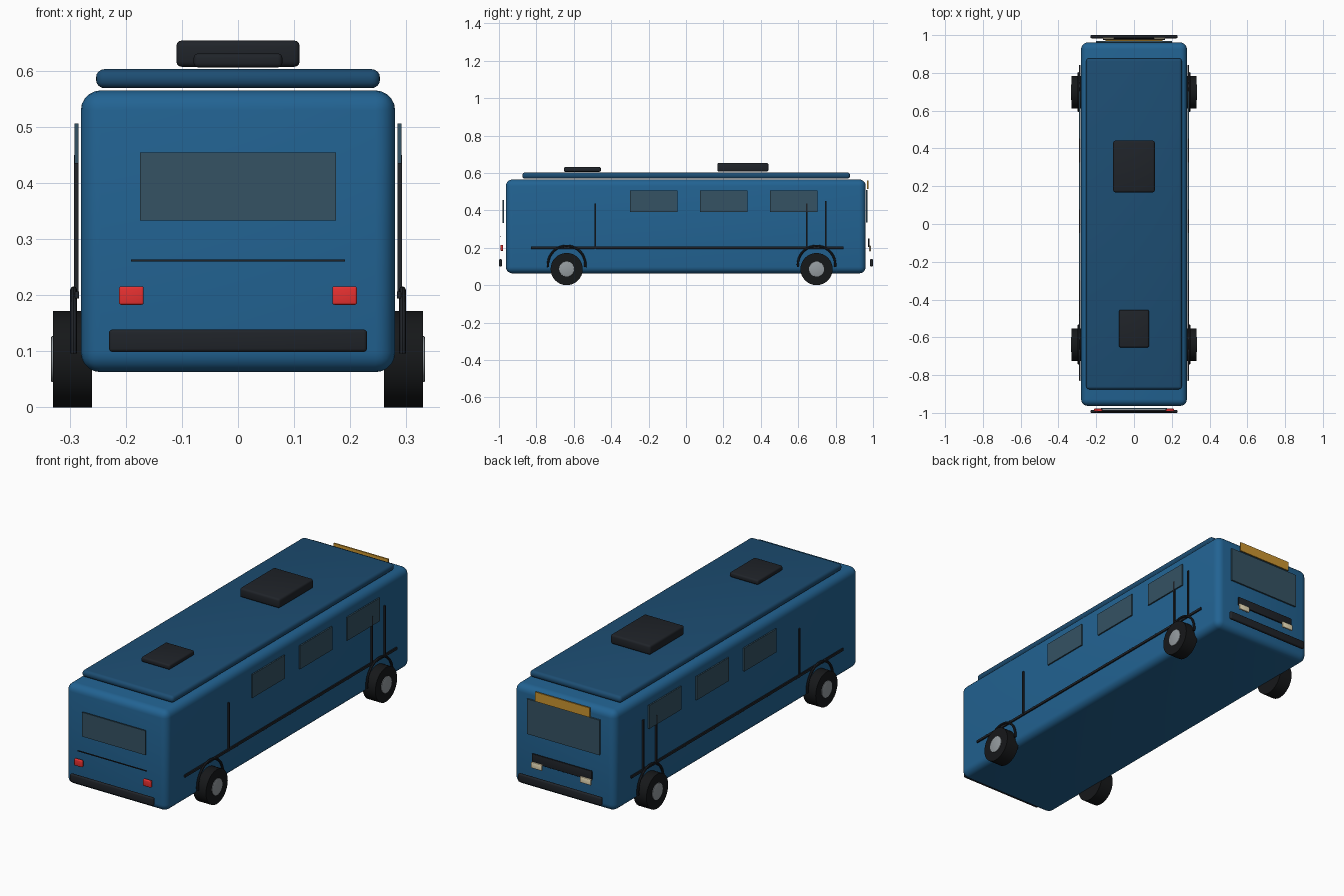
import bpy, math
from mathutils import Matrix

if "Cube" in bpy.data.objects:
    bpy.data.objects.remove(bpy.data.objects["Cube"])


def material(name, r, g, b, a=1.0):
    m = bpy.data.materials.new(name)
    m.diffuse_color = (r, g, b, a)
    m.use_nodes = True
    m.node_tree.nodes["Principled BSDF"].inputs["Base Color"].default_value = m.diffuse_color
    return m


BLUE = material("body_blue", 0.016, 0.125, 0.29)
ROOF = material("roof_blue", 0.012, 0.075, 0.17)
BLACK = material("black_trim", 0.014, 0.017, 0.022)
RUBBER = material("rubber", 0.008, 0.009, 0.01)
GLASS = material("dark_glass", 0.035, 0.085, 0.125)
HUB = material("hub_grey", 0.3, 0.33, 0.35)
RED = material("red_lens", 0.8, 0.03, 0.03)
CREAM = material("cream_lens", 0.85, 0.75, 0.5)
AMBER = material("amber_sign", 0.6, 0.3, 0.03)


def finish(ob, name, mat):
    ob.name = name
    ob.data.materials.append(mat)
    bpy.context.view_layer.objects.active = ob
    ob.select_set(True)
    bpy.ops.object.shade_smooth_by_angle(angle=math.radians(35))
    ob.select_set(False)
    return ob


def box(name, mat, x, y, z, bevel=0.0, segments=3):
    """Box from (min, max) ranges, with optional rounded edges."""
    bpy.ops.mesh.primitive_cube_add(size=1)
    ob = bpy.context.object
    size = [r[1] - r[0] for r in (x, y, z)]
    ob.data.transform(Matrix.Diagonal((*size, 1)))
    ob.location = [(r[0] + r[1]) / 2 for r in (x, y, z)]
    if bevel:
        mod = ob.modifiers.new("round", 'BEVEL')
        mod.width = bevel
        mod.segments = segments
        bpy.ops.object.modifier_apply(modifier=mod.name)
    return finish(ob, name, mat)


def disc(name, mat, x0, x1, y, z, radius, bevel=0.0):
    """Cylinder lying along x."""
    bpy.ops.mesh.primitive_cylinder_add(vertices=32, radius=radius, depth=abs(x1 - x0))
    ob = bpy.context.object
    ob.data.transform(Matrix.Rotation(math.pi / 2, 4, 'Y'))
    ob.location = ((x0 + x1) / 2, y, z)
    if bevel:
        mod = ob.modifiers.new("round", 'BEVEL')
        mod.width = bevel
        mod.segments = 2
        bpy.ops.object.modifier_apply(modifier=mod.name)
    return finish(ob, name, mat)


def tube(name, mat, points, radius):
    """Round tube along a path, turned into a mesh."""
    curve = bpy.data.curves.new(name, 'CURVE')
    curve.dimensions = '3D'
    curve.bevel_depth = radius
    curve.bevel_resolution = 2
    curve.use_fill_caps = True
    spline = curve.splines.new('POLY')
    spline.points.add(len(points) - 1)
    for p, co in zip(spline.points, points):
        p.co = (*co, 1)
    ob = bpy.data.objects.new(name, curve)
    bpy.context.collection.objects.link(ob)
    bpy.context.view_layer.objects.active = ob
    ob.select_set(True)
    bpy.ops.object.convert(target='MESH')
    return finish(bpy.context.object, name, mat)


# Body shell, roof cap and roof units
box("body", BLUE, (-0.28, 0.28), (-0.963, 0.961), (0.063, 0.565), 0.035, 5)
box("roof_cap", ROOF, (-0.253, 0.253), (-0.875, 0.877), (0.569, 0.603), 0.015, 4)
box("air_conditioner", BLACK, (-0.11, 0.11), (0.168, 0.441), (0.607, 0.654), 0.01)
box("roof_hatch", BLACK, (-0.079, 0.079), (-0.653, -0.455), (0.606, 0.631), 0.008)

# Rear end (-y): window, trim line, bumper
box("rear_window", GLASS, (-0.175, 0.175), (-0.981, -0.974), (0.333, 0.454))
box("rear_trim_line", BLACK, (-0.191, 0.191), (-0.994, -0.989), (0.26, 0.264))
box("rear_bumper", BLACK, (-0.23, 0.23), (-1.0, -0.984), (0.099, 0.139), 0.006)

# Driving end (+y): windscreen, sign, grille, bumper
box("windscreen", GLASS, (-0.2, 0.2), (0.962, 0.97), (0.335, 0.51))
box("destination_sign", AMBER, (-0.15, 0.15), (0.969, 0.976), (0.513, 0.56))
box("grille", BLACK, (-0.165, 0.165), (0.973, 0.981), (0.203, 0.25), 0.003)
box("driving_bumper", BLACK, (-0.23, 0.23), (0.983, 1.0), (0.1, 0.14), 0.006)

for s, side in ((1, "right"), (-1, "left")):
    def span(a, b):
        return tuple(sorted((s * a, s * b)))

    # Lamps
    box(f"tail_light_{side}", RED, span(0.168, 0.212), (-0.992, -0.978), (0.183, 0.216), 0.004)
    box(f"headlight_{side}", CREAM, span(0.105, 0.165), (0.979, 0.988), (0.181, 0.211), 0.003)

    # Side windows
    for i, y in enumerate((-0.3, 0.075, 0.45)):
        box(f"side_window_{side}_{i + 1}", GLASS, span(0.284, 0.291), (y, y + 0.254), (0.39, 0.506))

    # Waist strip and door lines
    box(f"waist_strip_{side}", BLACK, span(0.283, 0.291), (-0.83, 0.843), (0.194, 0.207), 0.002)
    for i, (y, top) in enumerate(((-0.484, 0.436), (0.645, 0.436), (0.747, 0.45))):
        box(f"door_line_{side}_{i + 1}", BLACK, span(0.284, 0.292), (y - 0.004, y + 0.004), (0.194, top))

    # Wheels with hubs and arches
    for y, end in ((-0.638, "rear"), (0.698, "driving")):
        disc(f"tyre_{end}_{side}", RUBBER, s * 0.26, s * 0.33, y, 0.086, 0.086)
        disc(f"hub_{end}_{side}", HUB, s * 0.32, s * 0.333, y, 0.086, 0.041, 0.002)
        arc = [math.radians(-8 + 196 * k / 24) for k in range(25)]
        tube(f"wheel_arch_{end}_{side}", BLACK,
             [(s * 0.293, y + 0.1 * math.cos(a), 0.11 + 0.1 * math.sin(a)) for a in arc], 0.006)
